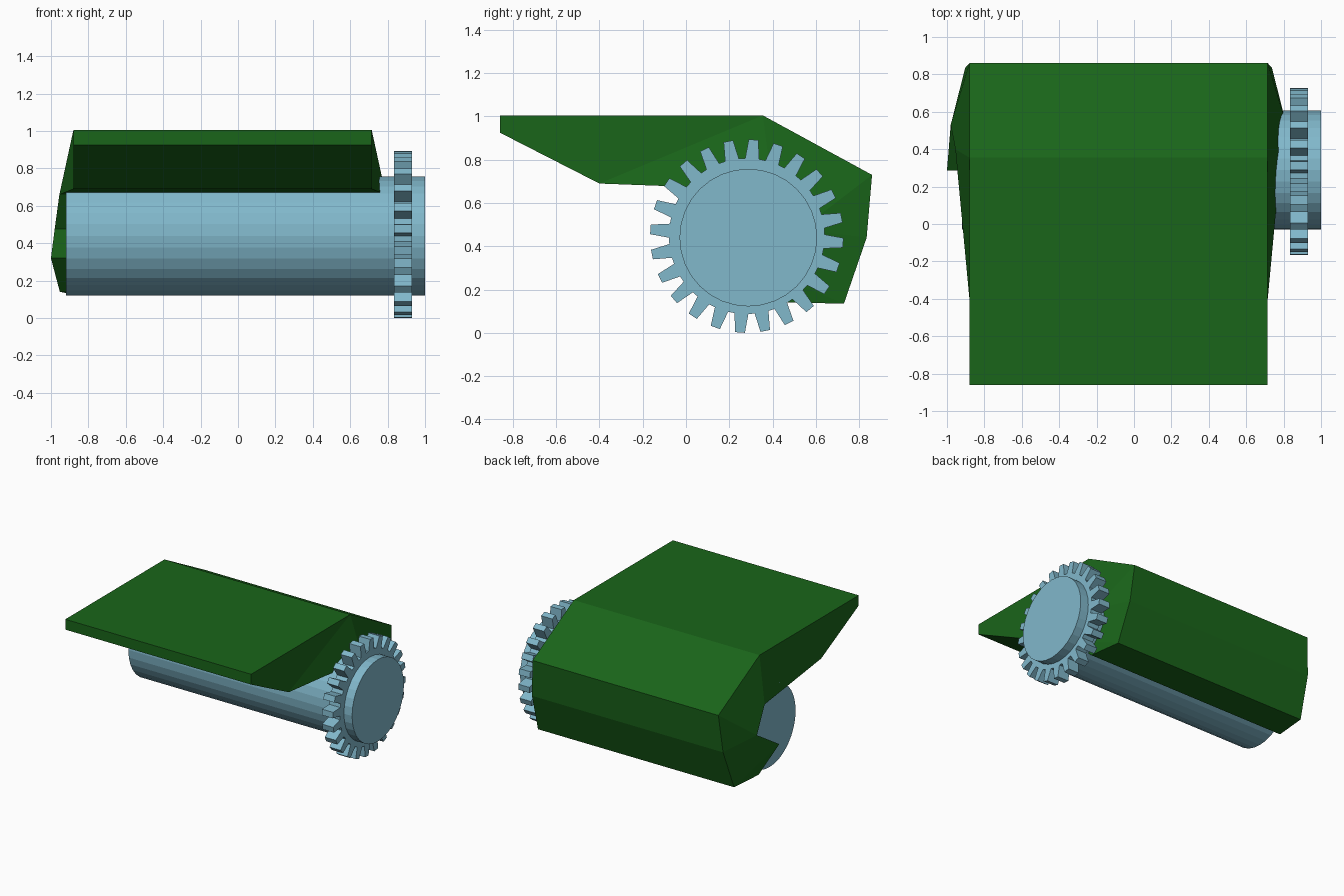
import bpy, bmesh, math

if "Cube" in bpy.data.objects:
    bpy.data.objects.remove(bpy.data.objects["Cube"])


def material(name, color):
    m = bpy.data.materials.new(name)
    m.diffuse_color = (*color, 1)
    m.use_nodes = True
    m.node_tree.nodes["Principled BSDF"].inputs["Base Color"].default_value = m.diffuse_color
    return m


def make_object(name, bm, mat):
    bmesh.ops.recalc_face_normals(bm, faces=bm.faces)
    me = bpy.data.meshes.new(name)
    bm.to_mesh(me)
    bm.free()
    ob = bpy.data.objects.new(name, me)
    bpy.context.collection.objects.link(ob)
    me.materials.append(mat)
    return ob


def extrude_x(name, outline, x0, x1, mat):
    """Prism along x from a closed (y, z) outline."""
    bm = bmesh.new()
    face = bm.faces.new([bm.verts.new((x0, y, z)) for y, z in outline])
    ext = bmesh.ops.extrude_face_region(bm, geom=[face], use_keep_orig=True)
    for v in ext["geom"]:
        if isinstance(v, bmesh.types.BMVert):
            v.co.x = x1
    return make_object(name, bm, mat)


def polar(cy, cz, r, a):
    return cy + r * math.cos(a), cz + r * math.sin(a)


green = material("green", (0.01, 0.13, 0.01))
blue = material("light_blue", (0.22, 0.48, 0.60))

# Roller drum
drum = [polar(0.288, 0.44, 0.318, math.tau * i / 32) for i in range(32)]
extrude_x("roller", drum, -0.92, 1.0, blue)

# Gear: 24 tapered teeth
teeth, tip, root = 24, 0.447, 0.36
outline = []
for i in range(teeth):
    a = math.radians(86) + math.tau * i / teeth
    for r, half in ((root, -0.090), (tip, -0.050), (tip, 0.050), (root, 0.090)):
        outline.append(polar(0.281, 0.447, r, a + half))
extrude_x("gear", outline, 0.835, 0.93, blue)

# Housing: hooked cross-section (half width, y, z) with ends bulging outward
MID = -0.0825
section = [
    (0.7975, -0.86, 1.005), (0.7975, 0.355, 1.005), (0.7975, 0.86, 0.73),
    (0.82, 0.835, 0.44), (0.8415, 0.73, 0.135), (0.87, 0.47, 0.14),
    (0.9175, 0.285, 0.32), (0.8975, 0.53, 0.477), (0.8725, 0.40, 0.66),
    (0.7975, -0.40, 0.69), (0.7975, -0.86, 0.925),
]
caps = [(10, 0, 1, 9), (1, 8, 9), (1, 2, 7, 8), (2, 3, 7), (3, 4, 6, 7), (4, 5, 6)]
bm = bmesh.new()
left, right = ([bm.verts.new((MID + s * w, y, z)) for w, y, z in section]
               for s in (-1, 1))
n = len(section)
for i in range(n):
    j = (i + 1) % n
    bm.faces.new((left[i], left[j], right[j], right[i]))
for ring in (left, right):
    for cap in caps:
        bm.faces.new([ring[k] for k in cap])
make_object("housing", bm, green)
